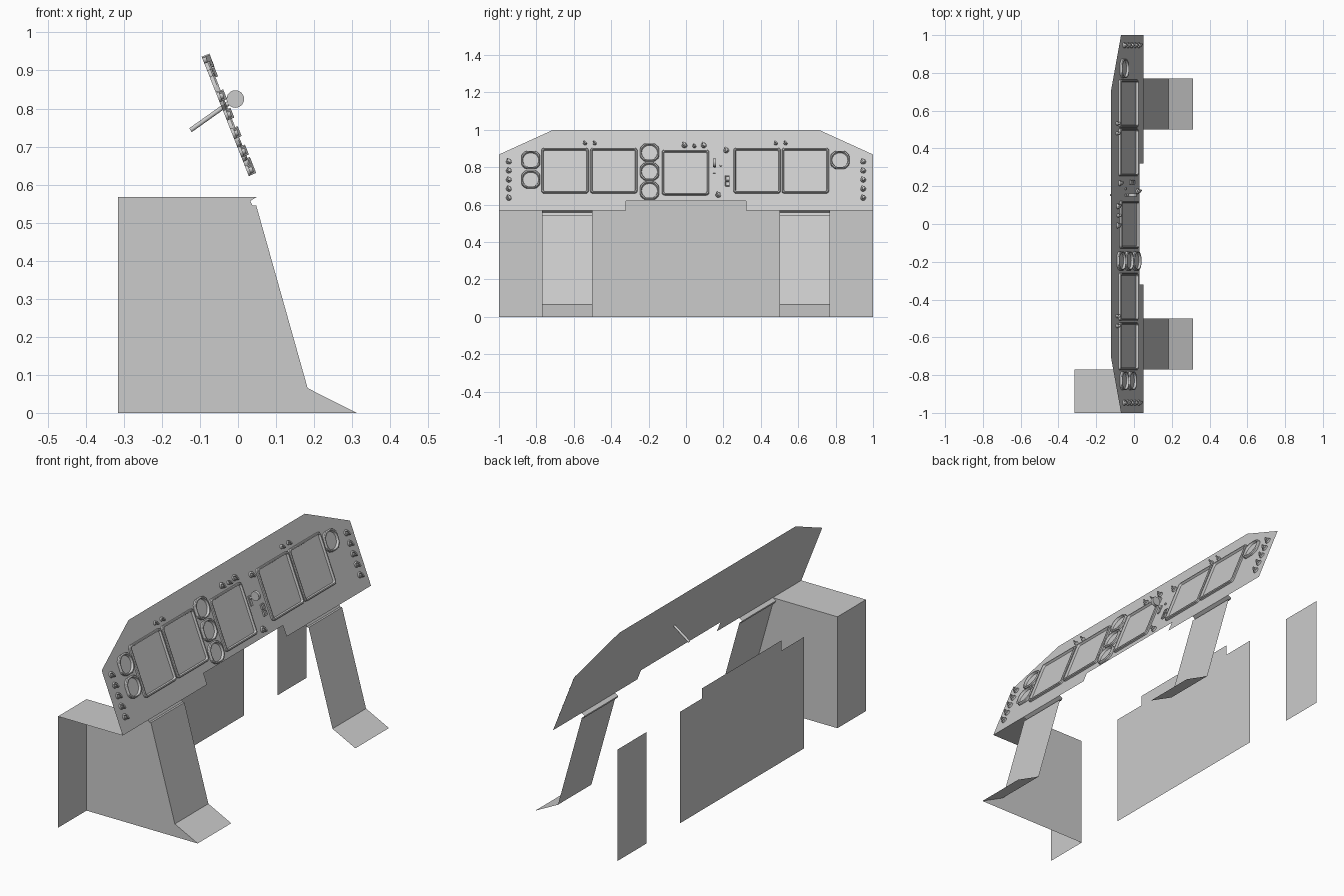
import bpy, bmesh, math
from mathutils import Matrix, Vector

if "Cube" in bpy.data.objects:
    bpy.data.objects.remove(bpy.data.objects["Cube"])

grey = bpy.data.materials.new("plain_grey")
grey.diffuse_color = (0.6, 0.6, 0.6, 1)
grey.use_nodes = True
grey.node_tree.nodes["Principled BSDF"].inputs["Base Color"].default_value = grey.diffuse_color

# Panel frame: local x = along y, local y = up the slope, local z = out of the face
X0, Z0 = 0.05, 0.568
TILT = math.atan2(0.17, 0.43)
C, S = math.cos(TILT), math.sin(TILT)
PANEL = Matrix(((0, -S, C, X0), (1, 0, 0, 0), (0, C, S, Z0), (0, 0, 0, 1)))


def on_panel(y, z, out=0.0):
    return PANEL @ Matrix.Translation((y, (z - Z0) / C, out))


def finish(name, bm, smooth=False):
    me = bpy.data.meshes.new(name)
    bm.to_mesh(me)
    bm.free()
    me.materials.append(grey)
    ob = bpy.data.objects.new(name, me)
    bpy.context.collection.objects.link(ob)
    if smooth:
        bpy.context.view_layer.objects.active = ob
        ob.select_set(True)
        bpy.ops.object.shade_smooth_by_angle(angle=math.radians(35))
        ob.select_set(False)
    return ob


def sheet(name, points):
    bm = bmesh.new()
    bm.faces.new([bm.verts.new(p) for p in points])
    return finish(name, bm)


def ring(bm, m, outer, inner, height):
    # raised frame between two matching loops, with a bevelled inner lip
    loops = [(outer, 0), (outer, height * 0.7),
             ([a.lerp(b, 0.25) for a, b in zip(outer, inner)], height),
             ([a.lerp(b, 0.7) for a, b in zip(outer, inner)], height), (inner, 0.002)]
    vs = [[bm.verts.new(m @ Vector((p.x, p.y, h))) for p in lp] for lp, h in loops]
    n = len(outer)
    for a, b in zip(vs, vs[1:]):
        for i in range(n):
            j = (i + 1) % n
            bm.faces.new((a[i], a[j], b[j], b[i]))
    bm.faces.new(vs[-1])


def rounded(hw, hh, r, seg=4):
    pts = []
    for k, (sx, sy) in enumerate(((1, 1), (-1, 1), (-1, -1), (1, -1))):
        for i in range(seg + 1):
            a = math.pi / 2 * (k + i / seg)
            pts.append(Vector((sx * (hw - r) + r * math.cos(a), sy * (hh - r) + r * math.sin(a))))
    return pts


def cyl(bm, m, r1, r2, h, seg=16):
    bmesh.ops.create_cone(bm, cap_ends=True, segments=seg, radius1=r1, radius2=r2, depth=h,
                          matrix=m @ Matrix.Translation((0, 0, h / 2)))


def box(bm, m, sx, sy, sz):
    bmesh.ops.create_cube(bm, size=1, matrix=m @ Matrix.Translation((0, 0, sz / 2))
                          @ Matrix.Diagonal((sx, sy, sz, 1)))


# Main instrument panel sheet
half = [(0.71, 1.0), (1.0, 0.868), (1.0, 0.568), (0.32, 0.568), (0.32, 0.62)]
outline = half + [(-y, z) for y, z in reversed(half)]
sheet("instrument_panel", [on_panel(y, z).translation for y, z in outline])

# Lower back sheets
XB = -0.315
half = [(0.5, 0), (0.5, 0.568), (0.32, 0.568), (0.32, 0.62)]
sheet("center_back_plate", [(XB, y, z) for y, z in half + [(-y, z) for y, z in reversed(half)]])
for s, nm in ((-1, "left"), (1, "right")):
    sheet(nm + "_back_plate", [(XB, s * y, z) for y, z in ((0.77, 0), (1, 0), (1, Z0), (0.77, Z0))])

# Folded leg supports with a hooked lip and sloping foot
profile = [(0.05, 0.568), (0.032, 0.557), (0.038, 0.545), (0.048, 0.545), (0.183, 0.065), (0.312, 0)]
for s, nm in ((-1, "left"), (1, "right")):
    bm = bmesh.new()
    a, b = [[bm.verts.new((x, s * y, z)) for x, z in profile] for y in (0.5, 0.77)]
    for i in range(len(profile) - 1):
        bm.faces.new((a[i], a[i + 1], b[i + 1], b[i]))
    finish(nm + "_leg_support", bm)

# Side wall and top of the corner enclosure
sheet("side_wall", [(x, -0.77, z) for x, z in profile + [(XB, 0), (XB, Z0)]])
sheet("enclosure_top", [(XB, -1, Z0), (X0, -1, Z0), (X0, -0.77, Z0), (XB, -0.77, Z0)])

# Display screens
bm = bmesh.new()
screens = [(-0.647, 0.78), (-0.386, 0.78), (-0.003, 0.77), (0.38, 0.78), (0.638, 0.78)]
for y, z in screens:
    ring(bm, on_panel(y, z), rounded(0.126, 0.129, 0.014), rounded(0.114, 0.117, 0.008), 0.013)
finish("display_screens", bm)

# Round gauges in clipped-square bezels
bm = bmesh.new()
for y, z in [(-0.83, 0.837), (-0.83, 0.733), (-0.195, 0.877), (-0.195, 0.775), (-0.195, 0.673), (0.823, 0.837)]:
    outer, inner = [], []
    for i in range(32):
        a = math.tau * i / 32
        c, s = math.cos(a), math.sin(a)
        r = min(0.05 / max(abs(c), abs(s)), 0.078 / (abs(c) + abs(s)))
        outer.append(Vector((r * c, r * s)))
        inner.append(Vector((0.042 * c, 0.042 * s)))
    ring(bm, on_panel(y, z), outer, inner, 0.014)
finish("round_gauges", bm)

# Rotary knobs at both ends and around the centre
bm = bmesh.new()
knobs = [(s * 0.947, 0.83 - 0.0485 * i) for s in (-1, 1) for i in range(5)]
knobs += [(-0.008, 0.917), (0.095, 0.917), (0.215, 0.89), (0.173, 0.652)]
for y, z in knobs:
    m = on_panel(y, z)
    cyl(bm, m, 0.015, 0.014, 0.008)
    cyl(bm, m, 0.010, 0.009, 0.016)
    box(bm, m @ Matrix.Rotation(0.5, 4, 'Z'), 0.007, 0.028, 0.021)
finish("rotary_knobs", bm, True)

# Toggle knobs in pairs above the screens
bm = bmesh.new()
for y, z in [(-0.54, 0.927), (-0.488, 0.927), (0.48, 0.927), (0.532, 0.927), (0.045, 0.912)]:
    m = on_panel(y, z)
    cyl(bm, m, 0.010, 0.009, 0.010, 12)
    box(bm, m @ Matrix.Rotation(0.6, 4, 'Z'), 0.006, 0.020, 0.022)
finish("toggle_knobs", bm, True)

# Square buttons and indicator studs
bm = bmesh.new()
for z in (0.741, 0.711):
    ring(bm, on_panel(0.221, z), rounded(0.012, 0.014, 0.002, 1), rounded(0.008, 0.010, 0.001, 1), 0.008)
cyl(bm, on_panel(0.186, 0.81), 0.006, 0.006, 0.006, 12)
box(bm, on_panel(0.152, 0.79), 0.014, 0.05, 0.005)
finish("buttons", bm)

# Lever rod passing through the panel, with a wheel-shaped grip
bm = bmesh.new()
a, b = Vector((-0.125, 0.153, 0.743)), Vector((-0.012, 0.153, 0.823))
d = b - a
cyl(bm, Matrix.Translation(a) @ d.to_track_quat('Z', 'Y').to_matrix().to_4x4(), 0.006, 0.006, d.length, 12)
finish("lever_rod", bm, True)
bm = bmesh.new()
cyl(bm, Matrix.Translation((-0.007, 0.161, 0.825)) @ Matrix.Rotation(math.pi / 2, 4, 'X'), 0.023, 0.023, 0.016, 24)
finish("lever_wheel", bm, True)
